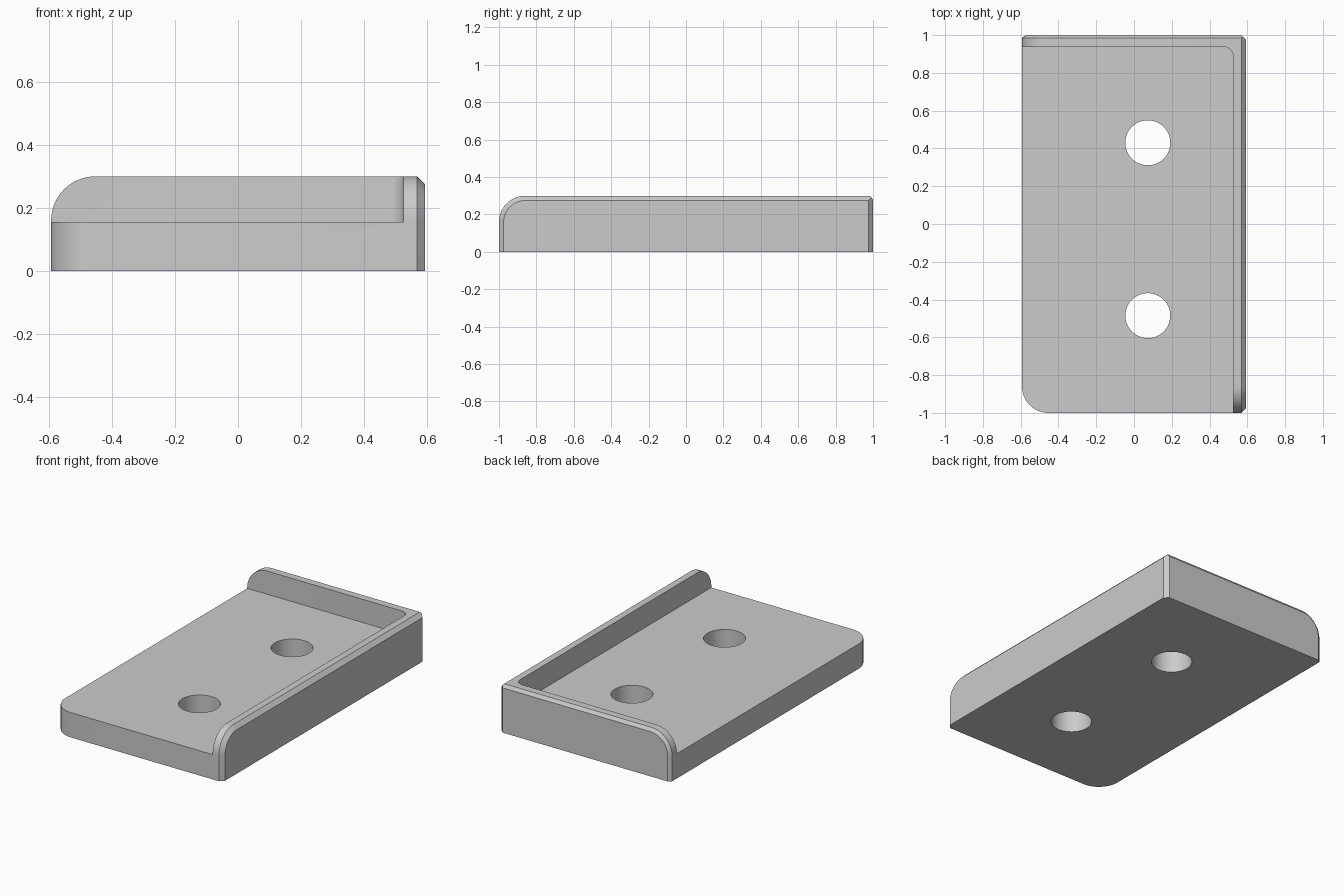
import bpy, bmesh
from math import cos, sin, pi, radians

cube = bpy.data.objects.get("Cube")
if cube:
    bpy.data.objects.remove(cube, do_unlink=True)

X, Y, H = 0.593, 1.0, 0.30        # half width, half length, wall height
FLOOR = 0.155                     # plate thickness
R = 0.14                          # large corner radius

grey = bpy.data.materials.new("light grey")
grey.use_nodes = True
grey.diffuse_color = (0.6, 0.6, 0.6, 1)
grey.node_tree.nodes["Principled BSDF"].inputs["Base Color"].default_value = (0.6, 0.6, 0.6, 1)


def arc(cx, cy, r, start, end, n=16):
    angles = [start + (end - start) * i / n for i in range(n + 1)]
    return [(cx + r * cos(a), cy + r * sin(a)) for a in angles]


def loft(name, rings):
    """Skin matching rings of points and cap both ends."""
    bm = bmesh.new()
    loops = [[bm.verts.new(p) for p in ring] for ring in rings]
    for a, b in zip(loops, loops[1:]):
        for i in range(len(a)):
            j = (i + 1) % len(a)
            bm.faces.new((a[i], a[j], b[j], b[i]))
    bm.faces.new(loops[0])
    bm.faces.new(loops[-1])
    bmesh.ops.recalc_face_normals(bm, faces=bm.faces)
    mesh = bpy.data.meshes.new(name)
    bm.to_mesh(mesh)
    bm.free()
    mesh.materials.append(grey)
    obj = bpy.data.objects.new(name, mesh)
    bpy.context.collection.objects.link(obj)
    return obj


def prism(name, outline, z0, z1):
    return loft(name, [[(x, y, z) for x, y in outline] for z in (z0, z1)])


def wall_profile(lo, hi, base, inset=0):
    """Side outline of a wall with one rounded top corner."""
    top = H - inset
    return [(lo + inset, base), *arc(lo + R, H - R, R - inset, pi, pi / 2),
            (hi - inset, top), (hi - inset, base)]


def combine(target, tool, operation):
    mod = target.modifiers.new(operation, "BOOLEAN")
    mod.operation, mod.solver, mod.object = operation, "EXACT", tool
    bpy.ops.object.select_all(action="DESELECT")
    bpy.context.view_layer.objects.active = target
    target.select_set(True)
    bpy.ops.object.modifier_apply(modifier=mod.name)
    bpy.data.objects.remove(tool, do_unlink=True)


# Outer block: side wall silhouette with a chamfered outer rim
C = 0.025
bracket = loft("corner_bracket", [
    [(x, y, z) for y, z in wall_profile(-Y, Y, 0, inset)]
    for x, inset in ((-0.8, 0), (X - C, 0), (X, C))])

# Back wall silhouette, crossing the block
back = loft("back_shape", [
    [(x, y, z) for x, z in wall_profile(-X, 0.8, -0.1, inset)]
    for y, inset in ((-1.2, 0), (Y - 0.015, 0), (Y, 0.02))])
combine(bracket, back, "INTERSECT")

# Open pocket above the plate, leaving the two walls
pocket = prism("pocket", [(-0.8, -1.2), (0.525, -1.2),
                          *arc(0.475, 0.888, 0.05, 0, pi / 2, 8), (-0.8, 0.938)], FLOOR, 0.5)
combine(bracket, pocket, "DIFFERENCE")

# Rounded free corner of the plate
corner = prism("corner_cut", [*arc(R - X, R - Y, R, pi, 1.5 * pi),
                              (R - X, -1.1), (-0.7, -1.1), (-0.7, R - Y)], -0.1, 0.5)
combine(bracket, corner, "DIFFERENCE")

# Two screw holes
for y in (0.43, -0.485):
    hole = prism("hole", arc(0.073, y, 0.119, 0, 2 * pi, 48)[:-1], -0.1, 0.5)
    combine(bracket, hole, "DIFFERENCE")

bpy.context.view_layer.objects.active = bracket
bracket.select_set(True)
bpy.ops.object.shade_smooth_by_angle(angle=radians(30))
